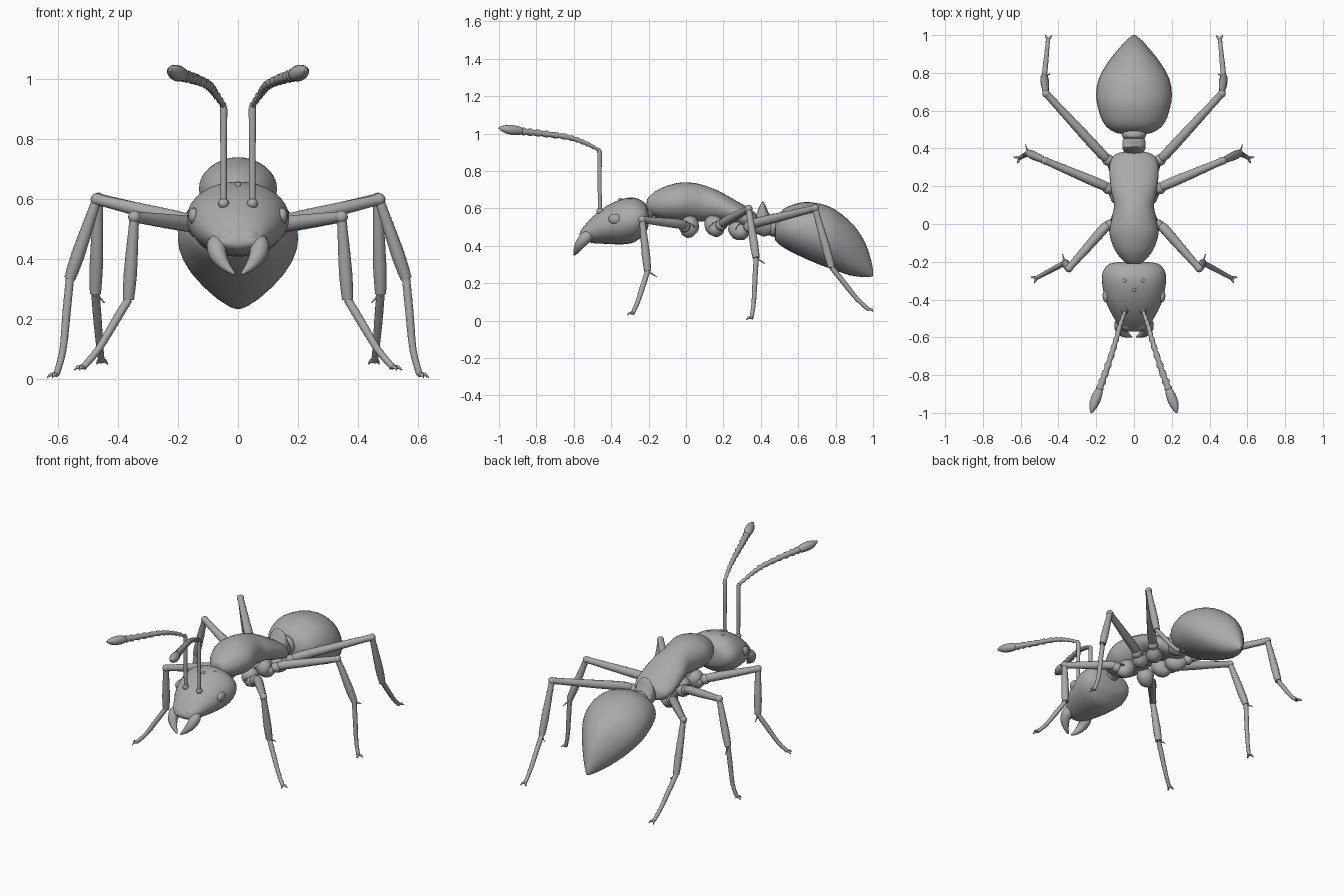
import bpy, bmesh, math
from mathutils import Vector

if "Cube" in bpy.data.objects:
    bpy.data.objects.remove(bpy.data.objects["Cube"])

grey = bpy.data.materials.new("shell_grey")
grey.use_nodes = True
grey.diffuse_color = (0.4, 0.4, 0.4, 1)
grey.node_tree.nodes["Principled BSDF"].inputs["Base Color"].default_value = (0.4, 0.4, 0.4, 1)


def finish(name, bm, mirror=False):
    bmesh.ops.recalc_face_normals(bm, faces=bm.faces)
    mesh = bpy.data.meshes.new(name)
    bm.to_mesh(mesh)
    bm.free()
    mesh.materials.append(grey)
    ob = bpy.data.objects.new(name, mesh)
    bpy.context.scene.collection.objects.link(ob)
    bpy.ops.object.select_all(action="DESELECT")
    ob.select_set(True)
    bpy.context.view_layer.objects.active = ob
    bpy.ops.object.shade_smooth_by_angle(angle=math.radians(50))
    if mirror:
        ob.modifiers.new("Mirror", "MIRROR").use_mirror_merge = False
    return ob


def smooth(rows, steps):
    """Catmull-Rom interpolation through rows of numbers."""
    rows = [Vector(r) for r in rows]
    out = []
    for i in range(len(rows) - 1):
        a, b, c = rows[max(i - 1, 0)], rows[i], rows[i + 1]
        d = rows[min(i + 2, len(rows) - 1)]
        for k in range(steps):
            t = k / steps
            out.append(b + (c - a) * (t / 2) + (2 * a - 5 * b + 4 * c - d) * (t * t / 2)
                       + (3 * b - a - 3 * c + d) * (t ** 3 / 2))
    return out + [rows[-1]]


def bridge(bm, rings):
    loops = [[bm.verts.new(p) for p in ring] for ring in rings]
    n = len(loops[0])
    for a, b in zip(loops, loops[1:]):
        for i in range(n):
            j = (i + 1) % n
            bm.faces.new((a[i], a[j], b[j], b[i]))
    bm.faces.new(loops[0])
    bm.faces.new(loops[-1])


def body(name, sections):
    """Loft upright ovals; each section is y, top, bottom, half width."""
    bm = bmesh.new()
    rings = []
    for y, top, low, w in smooth(sections, 4):
        mid, h = (top + low) / 2, (top - low) / 2
        angles = [math.tau * i / 32 for i in range(32)]
        rings.append([(w * math.cos(a), y, mid + h * math.sin(a)) for a in angles])
    bridge(bm, rings)
    return finish(name, bm)


def tube(bm, points, steps=1, sides=12):
    """Sweep a circle along rows of x, y, z, radius."""
    pts = smooth(points, steps)
    pos = [p.to_3d() if len(p) == 3 else Vector(p[:3]) for p in pts]
    rings, side = [], None
    for i, p in enumerate(pos):
        d = (pos[min(i + 1, len(pos) - 1)] - pos[max(i - 1, 0)]).normalized()
        if side is None:
            side = d.orthogonal()
        side = (side - d * side.dot(d)).normalized()
        up = d.cross(side)
        angles = [math.tau * k / sides for k in range(sides)]
        rings.append([p + (side * math.cos(a) + up * math.sin(a)) * pts[i][3] for a in angles])
    bridge(bm, rings)


def ball(bm, centre, size):
    made = bmesh.ops.create_uvsphere(bm, u_segments=16, v_segments=10, radius=1)
    size = Vector(size if isinstance(size, tuple) else (size,) * 3)
    for v in made["verts"]:
        v.co = Vector(centre) + v.co * size


# Body
body("head", [
    (-0.57, 0.465, 0.445, 0.035), (-0.555, 0.49, 0.43, 0.07), (-0.5, 0.555, 0.415, 0.105),
    (-0.42, 0.615, 0.41, 0.145), (-0.34, 0.65, 0.408, 0.165), (-0.28, 0.657, 0.418, 0.17),
    (-0.235, 0.64, 0.45, 0.155), (-0.21, 0.615, 0.48, 0.125), (-0.2, 0.58, 0.51, 0.07)])
body("neck", [(-0.25, 0.59, 0.52, 0.04), (-0.2, 0.61, 0.55, 0.04), (-0.14, 0.64, 0.56, 0.05)])
body("thorax", [
    (-0.21, 0.635, 0.595, 0.025), (-0.2, 0.66, 0.575, 0.05), (-0.14, 0.705, 0.545, 0.1),
    (-0.05, 0.735, 0.53, 0.13), (0.03, 0.737, 0.53, 0.118), (0.1, 0.722, 0.53, 0.106),
    (0.18, 0.69, 0.525, 0.122), (0.27, 0.64, 0.5, 0.13), (0.33, 0.605, 0.48, 0.125),
    (0.37, 0.575, 0.485, 0.095), (0.385, 0.545, 0.505, 0.04)])
body("waist_node", [
    (0.35, 0.54, 0.48, 0.035), (0.375, 0.57, 0.465, 0.05), (0.4, 0.625, 0.455, 0.06),
    (0.415, 0.635, 0.45, 0.062), (0.44, 0.58, 0.455, 0.06), (0.465, 0.54, 0.46, 0.05)])
body("waist_rear", [
    (0.44, 0.52, 0.46, 0.04), (0.46, 0.57, 0.45, 0.06), (0.49, 0.565, 0.445, 0.064),
    (0.53, 0.54, 0.44, 0.055)])
body("abdomen", [
    (0.475, 0.51, 0.44, 0.04), (0.485, 0.55, 0.42, 0.1), (0.53, 0.602, 0.385, 0.158),
    (0.62, 0.632, 0.34, 0.192), (0.7, 0.628, 0.305, 0.2), (0.78, 0.603, 0.275, 0.182),
    (0.86, 0.545, 0.247, 0.135), (0.92, 0.48, 0.235, 0.088), (0.965, 0.4, 0.233, 0.048),
    (0.99, 0.32, 0.235, 0.02), (1.0, 0.27, 0.24, 0.008)])

# Face
bm = bmesh.new()
ball(bm, (0.148, -0.38, 0.543), (0.018, 0.035, 0.028))
finish("eyes", bm, True)
bm = bmesh.new()
for x, y, z in ((-0.047, -0.3, 0.645), (0.047, -0.3, 0.645), (0, -0.35, 0.645)):
    ball(bm, (x, y, z), 0.011)
finish("small_top_eyes", bm)
bm = bmesh.new()
ball(bm, (0.035, -0.52, 0.47), (0.045, 0.045, 0.035))
finish("upper_lip", bm, True)
bm = bmesh.new()
tube(bm, [(0.065, -0.5, 0.47, 0.02), (0.072, -0.535, 0.445, 0.033), (0.065, -0.565, 0.41, 0.028),
          (0.04, -0.585, 0.375, 0.017), (0.012, -0.598, 0.35, 0.004)], 3)
finish("jaws", bm, True)

# Antennae
bm = bmesh.new()
ball(bm, (0.048, -0.46, 0.585), 0.018)
tube(bm, [(0.048, -0.46, 0.585, 0.011), (0.048, -0.462, 0.75, 0.011), (0.048, -0.462, 0.9, 0.013),
          (0.05, -0.467, 0.918, 0.01)])
finish("antenna_stalks", bm, True)
bm = bmesh.new()
whip = smooth([(0.048, -0.462, 0.91), (0.075, -0.54, 0.95), (0.1, -0.63, 0.98),
               (0.145, -0.77, 1.0), (0.185, -0.88, 1.012)], 6)
beads = []
for i, p in enumerate(whip):
    base = 0.009 + 0.011 * i / len(whip)
    beads.append((*p, base * (1.15 if i % 2 else 0.8)))
tube(bm, beads)
tube(bm, [(0.18, -0.87, 1.01, 0.014), (0.19, -0.895, 1.015, 0.024), (0.205, -0.935, 1.02, 0.027),
          (0.218, -0.97, 1.025, 0.02), (0.226, -1.0, 1.03, 0.005)], 2)
finish("antenna_tips", bm, True)


# Legs: coxa, trochanter, femur, tibia, spur, tarsus and claws
def leg(name, hip, coxa, joint, knee, ankle, foot):
    hip, coxa, joint, knee, ankle, foot = map(Vector, (hip, coxa, joint, knee, ankle, foot))

    def limb(rows, steps=1):
        tube(bm, [(*p, r) for p, r in rows], steps)

    bm = bmesh.new()
    limb([(hip, 0.035), (hip.lerp(coxa, 0.5), 0.052), (coxa, 0.045),
          (coxa.lerp(joint, 0.4), 0.024)], 3)
    ball(bm, coxa.lerp(joint, 0.6), 0.031)
    limb([(coxa.lerp(joint, 0.6), 0.02), (joint, 0.026), (joint.lerp(knee, 0.35), 0.025),
          (joint.lerp(knee, 0.9), 0.019), (knee, 0.02)], 2)
    ball(bm, knee, 0.021)
    limb([(knee, 0.016), (knee.lerp(ankle, 0.2), 0.018), (knee.lerp(ankle, 0.7), 0.023),
          (ankle, 0.019)], 2)
    out = Vector((foot.x - ankle.x, foot.y - ankle.y, 0)).normalized()
    spur = Vector((-out.y, out.x, 0)) * 0.03 + Vector((0, 0.02, -0.03))
    limb([(ankle, 0.006), (ankle + spur, 0.002)])
    bend = ankle.lerp(foot, 0.75) - out * 0.012
    limb([(ankle, 0.014), (ankle.lerp(bend, 0.5), 0.014), (bend, 0.012), (foot, 0.011)], 3)
    across = Vector((-out.y, out.x, 0))
    for s in (-1, 1):
        limb([(foot, 0.008), (foot + out * 0.015 + across * s * 0.012, 0.006),
              (foot + out * 0.025 + across * s * 0.018 - Vector((0, 0, 0.01)), 0.002)])
    finish(name, bm, True)


leg("front_legs", (0.05, 0.03, 0.54), (0.09, 0.01, 0.485), (0.155, -0.02, 0.515),
    (0.345, -0.235, 0.54), (0.365, -0.205, 0.265), (0.515, -0.285, 0.04))
leg("middle_legs", (0.05, 0.13, 0.54), (0.095, 0.165, 0.49), (0.165, 0.205, 0.525),
    (0.47, 0.335, 0.598), (0.56, 0.375, 0.335), (0.605, 0.35, 0.015))
leg("hind_legs", (0.05, 0.25, 0.5), (0.095, 0.3, 0.475), (0.165, 0.365, 0.52),
    (0.465, 0.69, 0.6), (0.475, 0.778, 0.285), (0.455, 0.975, 0.06))
